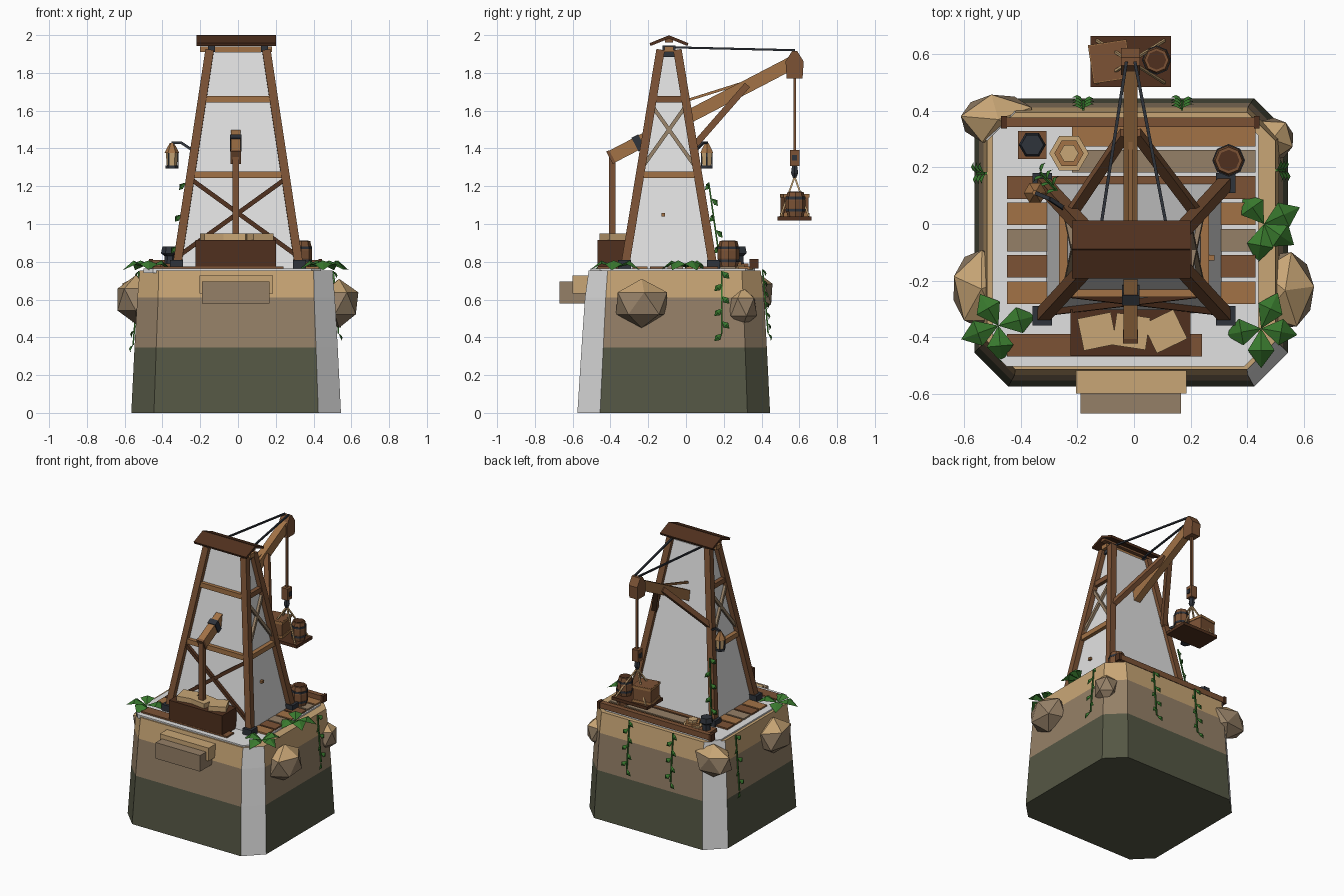
import bpy, bmesh, math
from mathutils import Vector, Matrix

cube = bpy.data.objects.get("Cube")
if cube:
    bpy.data.objects.remove(cube, do_unlink=True)

COLOURS = {
    "dark_wood": (0.08, 0.03, 0.013), "brown_wood": (0.20, 0.085, 0.036),
    "light_wood": (0.36, 0.17, 0.062), "sandstone": (0.58, 0.38, 0.18),
    "taupe_rock": (0.30, 0.215, 0.135), "olive_rock": (0.09, 0.095, 0.058),
    "iron": (0.028, 0.033, 0.043), "leaf_green": (0.04, 0.19, 0.027),
    "pale_grey": (0.75, 0.75, 0.75)}
MATS = {}
for key, rgb in COLOURS.items():
    m = bpy.data.materials.new(key)
    m.use_nodes = True
    m.diffuse_color = (*rgb, 1)
    node = next(n for n in m.node_tree.nodes if n.type == 'BSDF_PRINCIPLED')
    node.inputs["Base Color"].default_value = (*rgb, 1)
    node.inputs["Roughness"].default_value = 0.9
    MATS[key] = m


def finish(name, bm, *mats, rule=None):
    bmesh.ops.recalc_face_normals(bm, faces=bm.faces)
    bm.normal_update()
    if rule:
        for f in bm.faces:
            f.material_index = rule(f)
    me = bpy.data.meshes.new(name)
    bm.to_mesh(me)
    bm.free()
    for m in mats:
        me.materials.append(MATS[m])
    ob = bpy.data.objects.new(name, me)
    bpy.context.collection.objects.link(ob)
    return ob


def box(name, centre, size, mat, turn=0):
    bm = bmesh.new()
    bmesh.ops.create_cube(bm, size=1, matrix=Matrix.Translation(centre)
                          @ Matrix.Rotation(turn, 4, 'Z') @ Matrix.Diagonal((*size, 1)))
    return finish(name, bm, mat)


def beam(name, a, b, w, d, mat):
    a, b = Vector(a), Vector(b)
    z = (b - a).normalized()
    ref = Vector((0, 1, 0)) if abs(z.x) > 0.6 else Vector((1, 0, 0))
    x = (ref - z * ref.dot(z)).normalized()
    rot = Matrix((x, z.cross(x), z)).transposed().to_4x4()
    bm = bmesh.new()
    bmesh.ops.create_cube(bm, size=1, matrix=Matrix.Translation((a + b) / 2) @ rot
                          @ Matrix.Diagonal((w, d, (b - a).length, 1)))
    return finish(name, bm, mat)


def loft(name, rings, *mats, rule=None):
    bm = bmesh.new()
    loops = [[bm.verts.new(p) for p in ring] for ring in rings]
    n = len(loops[0])
    for lo, hi in zip(loops, loops[1:]):
        for i in range(n):
            bm.faces.new((lo[i], lo[(i + 1) % n], hi[(i + 1) % n], hi[i]))
    bm.faces.new(loops[0])
    bm.faces.new(loops[-1])
    return finish(name, bm, *mats, rule=rule)


def turned(name, x, y, profile, mat, sides=6):
    rings = [[(x + r * math.cos(k * math.tau / sides), y + r * math.sin(k * math.tau / sides), z)
              for k in range(sides)] for r, z in profile]
    return loft(name, rings, mat)


def octagon(x0, x1, y0, y1, c, z):
    return [(x0 + c, y0, z), (x1 - c, y0, z), (x1, y0 + c, z), (x1, y1 - c, z),
            (x1 - c, y1, z), (x0 + c, y1, z), (x0, y1 - c, z), (x0, y0 + c, z)]


def rect(x0, x1, y0, y1, z):
    return [(x0, y0, z), (x1, y0, z), (x1, y1, z), (x0, y1, z)]


# Banded cliff block with two pale corners
def cliff_rule(f):
    n, c = f.normal, f.calc_center_median()
    if abs(n.x) > 0.3 and abs(n.y) > 0.3 and c.x * c.y < 0:
        return 3
    return 0 if c.z < 0.34 else 1 if c.z < 0.6 else 2


loft("cliff", [octagon(-0.565, 0.545, -0.575, 0.445, 0.12, 0),
               octagon(-0.548, 0.528, -0.553, 0.428, 0.115, 0.345),
               octagon(-0.533, 0.513, -0.535, 0.413, 0.11, 0.61),
               octagon(-0.52, 0.50, -0.515, 0.395, 0.10, 0.755)],
     "olive_rock", "taupe_rock", "sandstone", "pale_grey", rule=cliff_rule)
loft("deck_base", [octagon(-0.50, 0.44, -0.505, 0.365, 0.05, z) for z in (0.74, 0.765)], "pale_grey")
box("upper_ledge", (-0.01, -0.545, 0.68), (0.39, 0.11, 0.095), "sandstone")
box("lower_ledge", (-0.012, -0.60, 0.637), (0.355, 0.14, 0.116), "taupe_rock")

# Boulders set into the cliff
for i, (x, y, z, sx, sy, sz, a) in enumerate([
        (-0.54, -0.23, 0.60, 0.115, 0.155, 0.13, 0.3), (0.535, -0.235, 0.58, 0.115, 0.155, 0.13, 0.1),
        (-0.48, 0.37, 0.63, 0.15, 0.10, 0.12, 0.5), (0.49, 0.30, 0.56, 0.085, 0.085, 0.105, 0.9)]):
    bm = bmesh.new()
    bmesh.ops.create_icosphere(bm, subdivisions=1, radius=1, matrix=Matrix.Translation((x, y, z))
                               @ Matrix.Diagonal((sx, sy, sz, 1)) @ Matrix.Rotation(a, 4, 'Z'))
    finish(f"boulder_{i}", bm, "taupe_rock", "sandstone", rule=lambda f: int(f.normal.z > 0.25))

# Deck planks and edge beam
tones = ["light_wood", "taupe_rock", "brown_wood"]
for i in range(9):
    if i != 7:
        left = -0.22 if i < 2 else -0.45
        right = 0.24 if i == 8 else 0.43
        box(f"plank_{i}", ((left + right) / 2, 0.315 - i * 0.093, 0.768), (right - left, 0.08, 0.016), tones[i % 3])
box("edge_beam", (-0.01, 0.36, 0.79), (0.88, 0.035, 0.04), "brown_wood")
for x in (-0.46, 0.435):
    box("edge_beam_cap", (x, 0.36, 0.79), (0.02, 0.045, 0.05), "dark_wood")

# Tower core, legs and braces
LOW, TOP = 0.765, 1.92


def corner(sx, sy, z):
    t = (z - LOW) / (TOP - LOW)
    return Vector((sx * (0.325 - 0.175 * t), -0.09 + sy * (0.235 - 0.19 * t), z))


loft("tower_core", [rect(-0.31, 0.31, -0.315, 0.145, 0.76), rect(-0.14, 0.14, -0.13, -0.045, 1.91)], "pale_grey")
for sx in (-1, 1):
    for sy in (-1, 1):
        foot = corner(sx, sy, LOW)
        beam("tower_leg", foot, corner(sx, sy, TOP), 0.045, 0.045, "brown_wood")
        box("leg_shoe", foot + Vector((0, 0, 0.022)), (0.07, 0.07, 0.045), "iron")
    for z, mat in ((1.26, "light_wood"), (1.66, "brown_wood")):
        beam("side_rail", corner(sx, -1, z), corner(sx, 1, z), 0.03, 0.035, mat)
    for s in (-1, 1):
        beam("side_cross", corner(sx, -s, 1.29), corner(sx, s, 1.63), 0.018, 0.02, "taupe_rock")
    beam("front_cross", corner(-sx, -1, 0.83), corner(sx, -1, 1.24), 0.022, 0.024, "dark_wood")
    box("cap_plate", (sx * 0.14, -0.09, 1.915), (0.035, 0.07, 0.06), "iron")
for z in (1.26, 1.66):
    beam("front_rail", corner(-1, -1, z), corner(1, -1, z), 0.03, 0.035, "light_wood")
box("head_beam", (-0.01, -0.09, 1.925), (0.38, 0.05, 0.03), "light_wood")
box("side_peg", (0.27, -0.12, 1.05), (0.03, 0.02, 0.018), "light_wood")

# Gabled roof
for s in (-1, 1):
    beam("roof_slope", (-0.01, -0.09 - s * 0.004, 1.992), (-0.01, -0.09 + s * 0.1, 1.95), 0.42, 0.016, "dark_wood")
box("roof_ridge", (-0.01, -0.09, 1.975), (0.40, 0.04, 0.03), "brown_wood")

# Crane boom, rear post, struts and stay cables
CX, HY = -0.012, 0.575
beam("rear_post", (CX, -0.39, 0.77), (CX, -0.39, 1.36), 0.036, 0.036, "brown_wood")
beam("boom", (CX, -0.395, 1.355), (CX, HY, 1.86), 0.05, 0.07, "light_wood")
beam("boom_band", (CX, -0.27, 1.42), (CX, -0.235, 1.438), 0.062, 0.082, "iron")
beam("boom_rear_cap", (CX, -0.405, 1.35), (CX, -0.39, 1.358), 0.054, 0.074, "brown_wood")
for s in (-1, 1):
    beam("boom_strut", (s * 0.22, 0.04, 1.41), (CX + s * 0.02, 0.32, 1.73), 0.035, 0.035, "brown_wood")
    beam("stay_cable", (s * 0.125, -0.06, 1.935), (CX + s * 0.015, HY, 1.92), 0.011, 0.011, "iron")
beam("boom_rope", (CX, -0.12, 1.615), (CX, 0.31, 1.75), 0.014, 0.014, "light_wood")
loft("boom_head", [rect(CX - 0.034, CX + 0.034, HY - w, HY + w, z)
                   for w, z in ((0.042, 1.77), (0.048, 1.86), (0.014, 1.915))], "brown_wood")

# Hoist rope, pulley block and hook
beam("hoist_rope", (CX, HY, 1.39), (CX, HY, 1.78), 0.014, 0.014, "brown_wood")
box("pulley_block", (CX, HY, 1.35), (0.05, 0.05, 0.085), "brown_wood")
box("pulley_pin", (CX, HY, 1.35), (0.065, 0.025, 0.03), "iron")
turned("hook", CX, HY, [(0.008, 1.24), (0.022, 1.27), (0.015, 1.31)], "iron")

# Cargo platform with crate and barrel
box("cargo_platform", (CX, HY, 1.03), (0.285, 0.18, 0.022), "dark_wood")
for sx in (-1, 1):
    for sy in (-1, 1):
        beam("sling_rope", (CX, HY, 1.25), (CX + sx * 0.12, HY + sy * 0.075, 1.04), 0.009, 0.009, "sandstone")
box("cargo_crate", (-0.085, 0.575, 1.10), (0.13, 0.13, 0.12), "brown_wood", 0.15)
for z in (1.05, 1.15):
    box("crate_batten", (-0.085, 0.575, z), (0.138, 0.138, 0.018), "light_wood", 0.15)


def barrel(name, x, y, z, r, h):
    turned(name, x, y, [(r * 0.82, z), (r, z + h * 0.35), (r, z + h * 0.65), (r * 0.82, z + h)], "brown_wood", 8)
    for t in (0.25, 0.75):
        turned(name + "_hoop", x, y, [(r, z + h * t - 0.007), (r, z + h * t + 0.007)], "iron", 8)
    turned(name + "_lid", x, y, [(r * 0.65, z + h), (r * 0.65, z + h + 0.003)], "dark_wood", 8)


barrel("cargo_barrel", 0.08, 0.58, 1.04, 0.052, 0.13)
barrel("deck_barrel", 0.335, 0.225, 0.77, 0.058, 0.14)

# Supply bin with sacks
box("supply_bin", (-0.012, -0.385, 0.84), (0.425, 0.165, 0.15), "dark_wood")
for x, a in ((-0.13, 0.2), (-0.01, -0.15), (0.11, 0.45)):
    box("sack", (x, -0.38, 0.93), (0.12, 0.115, 0.04), "sandstone", a)

# Bollard and rope coil
box("bollard_base", (-0.36, 0.28, 0.778), (0.10, 0.10, 0.025), "brown_wood")
turned("bollard", -0.36, 0.28, [(0.03, 0.79), (0.028, 0.83), (0.048, 0.845), (0.04, 0.88)], "iron")
for i, r in enumerate((0.07, 0.052, 0.034)):
    z = 0.765 + i * 0.018
    turned("rope_coil", -0.23, 0.25, [(r, z), (r, z + 0.018)], "sandstone" if i % 2 == 0 else "light_wood")

# Hanging lantern
LX, LY = -0.35, 0.11
beam("lantern_arm", (-0.24, 0.05, 1.39), (-0.30, 0.09, 1.43), 0.014, 0.014, "iron")
beam("lantern_arm_tip", (-0.30, 0.09, 1.43), (LX, LY, 1.43), 0.014, 0.014, "iron")
turned("lantern_base", LX, LY, [(0.035, 1.295), (0.035, 1.31)], "iron")
turned("lantern_glass", LX, LY, [(0.027, 1.31), (0.032, 1.375)], "sandstone")
turned("lantern_cap", LX, LY, [(0.04, 1.375), (0.03, 1.395), (0.01, 1.43)], "light_wood")
for k in range(3):
    a = k * math.tau / 3
    x, y = LX + 0.032 * math.cos(a), LY + 0.032 * math.sin(a)
    beam("lantern_bar", (x, y, 1.30), (x, y, 1.38), 0.007, 0.007, "iron")


# Leafy plants and hanging vines
def leaf(bm, base, tip, width, lift):
    base, tip = Vector(base), Vector(tip)
    d = tip - base
    side = d.cross(lift).normalized() * width / 2
    mid = base.lerp(tip, 0.55) + lift
    b, t, m, l, r = [bm.verts.new(p) for p in
                     (base, tip, mid, mid + side - lift * 0.4, mid - side - lift * 0.4)]
    for f in ((b, l, m), (l, t, m), (t, r, m), (r, b, m)):
        bm.faces.new(f)


for x, y, angles in ((0.46, 0.0, (25, 125, 260, 325)), (0.45, -0.37, (65, 190, 270, 350)),
                     (-0.48, -0.36, (15, 120, 200, 275))):
    bm = bmesh.new()
    for i, deg in enumerate(angles):
        a, size = math.radians(deg), 0.14 - 0.01 * (i % 2)
        leaf(bm, (x, y, 0.77), (x + size * math.cos(a), y + size * math.sin(a), 0.755),
             0.095, Vector((0, 0, 0.045)))
    finish("plant", bm, "leaf_green")


def vine(top, bottom, out, count):
    top, bottom, out = Vector(top), Vector(bottom), Vector(out)
    beam("vine_stem", top, bottom, 0.008, 0.008, "leaf_green")
    along = out.cross((0, 0, 1))
    bm = bmesh.new()
    for i in range(count):
        p = top.lerp(bottom, i / (count - 1))
        s = 1 if i % 2 else -1
        leaf(bm, p, p + along * s * 0.04 + Vector((0, 0, -0.04)) + out * 0.012, 0.035, out * 0.015)
    finish("vine_leaves", bm, "leaf_green")


for x in (-0.18, 0.17):
    vine((x, 0.405, 0.76), (x, 0.435, 0.42), (0, 1, 0), 7)
vine((0.505, 0.19, 0.75), (0.532, 0.19, 0.42), (1, 0, 0), 6)
vine((-0.525, 0.18, 0.75), (-0.555, 0.18, 0.36), (-1, 0, 0), 6)
vine((-0.275, 0.12, 1.22), (-0.33, 0.18, 0.80), (-0.7, 0.7, 0), 6)
